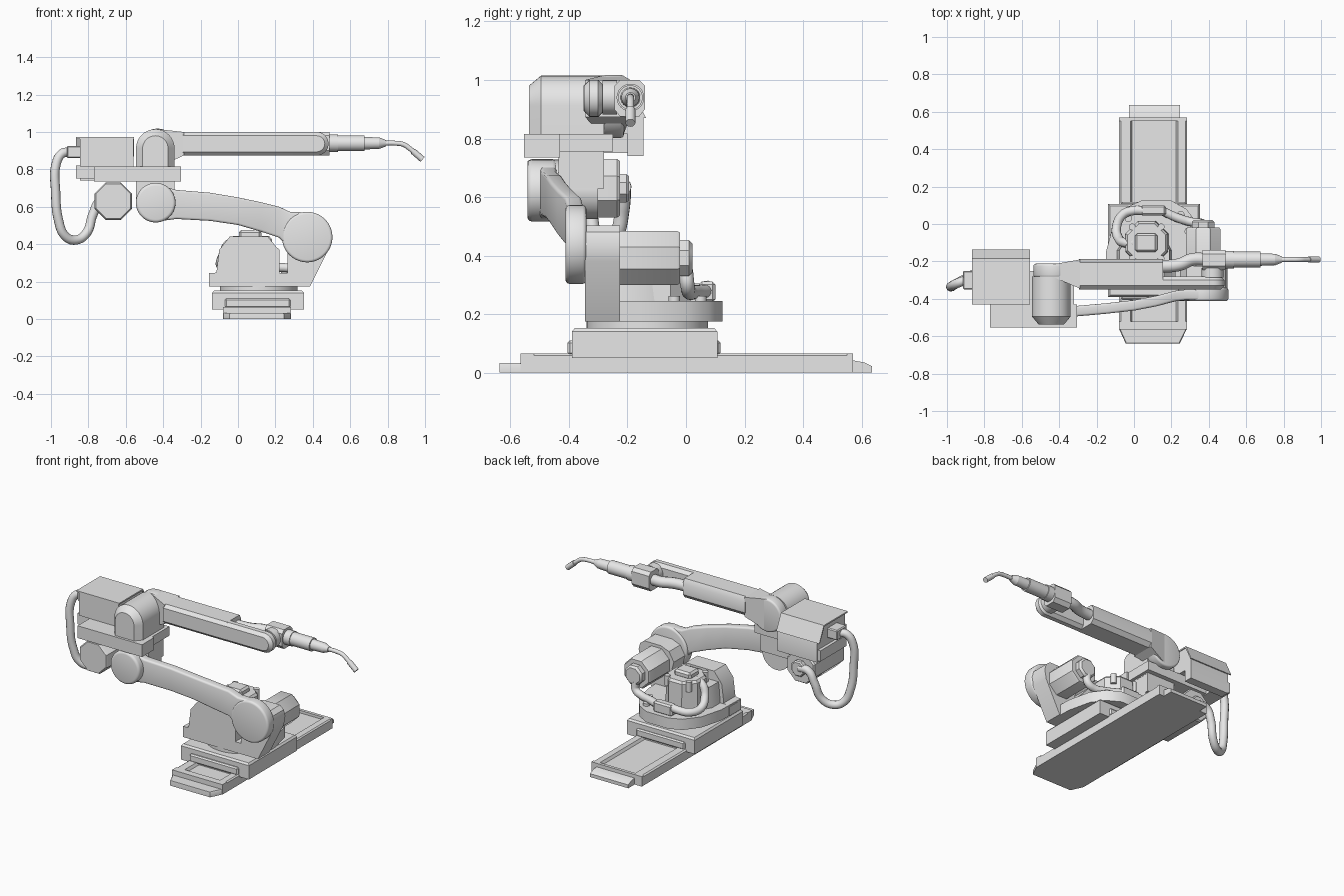
import bpy, bmesh, math
from mathutils import Vector

if "Cube" in bpy.data.objects:
    bpy.data.objects.remove(bpy.data.objects["Cube"])

GREY = bpy.data.materials.new("light_grey")
GREY.diffuse_color = (.8, .8, .8, 1)
GREY.use_nodes = True
GREY.node_tree.nodes["Principled BSDF"].inputs["Base Color"].default_value = GREY.diffuse_color


def finish(name, me):
    me.materials.clear()
    me.materials.append(GREY)
    me.polygons.foreach_set("use_smooth", [True] * len(me.polygons))
    me.set_sharp_from_angle(angle=math.radians(33))
    ob = bpy.data.objects.new(name, me)
    bpy.context.collection.objects.link(ob)
    return ob


def solid(name, rings, bevel=0.0, seg=3):
    """Skin a list of matching rings and cap both ends."""
    bm = bmesh.new()
    vs = [[bm.verts.new(p) for p in r] for r in rings]
    n = len(vs[0])
    for a, b in zip(vs, vs[1:]):
        for i in range(n):
            j = (i + 1) % n
            bm.faces.new((a[i], a[j], b[j], b[i]))
    bm.faces.new(vs[0])
    bm.faces.new(vs[-1])
    bmesh.ops.recalc_face_normals(bm, faces=bm.faces)
    if bevel:
        edges = [e for e in bm.edges if e.calc_face_angle(0) > math.radians(60)]
        bmesh.ops.bevel(bm, geom=edges, offset=bevel, segments=seg, profile=.5,
                        affect='EDGES', clamp_overlap=True)
    me = bpy.data.meshes.new(name)
    bm.to_mesh(me)
    bm.free()
    return finish(name, me)


PLACE = {'x': lambda u, v, t: (t, u, v),
         'y': lambda u, v, t: (u, t, v),
         'z': lambda u, v, t: (u, v, t)}


def loft(name, pts, axis, steps, bevel=0.0, seg=3):
    """Sweep a profile along an axis through (position, scale) steps."""
    cu = sum(p[0] for p in pts) / len(pts)
    cv = sum(p[1] for p in pts) / len(pts)
    f = PLACE[axis]
    return solid(name, [[f(cu + (u - cu) * s, cv + (v - cv) * s, t) for u, v in pts]
                        for t, s in steps], bevel, seg)


def prism(name, pts, axis, a, b, bevel=0.0, taper=1.0, seg=3):
    return loft(name, pts, axis, [(a, 1), (b, taper)], bevel, seg)


def ngon(cu, cv, r, n=40):
    off = math.pi / n
    return [(cu + r * math.cos(off + 2 * math.pi * i / n),
             cv + r * math.sin(off + 2 * math.pi * i / n)) for i in range(n)]


def box(name, x0, x1, y0, y1, z0, z1, bevel=0.0, seg=1):
    return prism(name, [(x0, y0), (x1, y0), (x1, y1), (x0, y1)], 'z', z0, z1, bevel, 1, seg)


def tube(name, pts, r):
    """Smooth hose through the points."""
    cu = bpy.data.curves.new(name, 'CURVE')
    cu.dimensions = '3D'
    cu.bevel_depth, cu.bevel_resolution, cu.resolution_u = r, 4, 8
    cu.use_fill_caps = True
    sp = cu.splines.new('BEZIER')
    sp.bezier_points.add(len(pts) - 1)
    for bp, p in zip(sp.bezier_points, pts):
        bp.co = Vector(p)
        bp.handle_left_type = bp.handle_right_type = 'AUTO'
    tmp = bpy.data.objects.new(name + "_path", cu)
    bpy.context.collection.objects.link(tmp)
    dg = bpy.context.evaluated_depsgraph_get()
    me = bpy.data.meshes.new_from_object(tmp.evaluated_get(dg))
    bpy.data.objects.remove(tmp)
    return finish(name, me)


# Floor rail: channel section with stepped ends
prism("rail", [(-.08, 0), (.283, 0), (.283, .058), (.275, .065), (.235, .065), (.225, .048),
               (-.01, .048), (-.02, .065), (-.07, .065), (-.08, .058)], 'y', -.525, .555)
box("rail_front_bar", -.08, .283, -.565, -.52, 0, .065)
box("rail_back_bar", -.08, .283, .55, .57, 0, .065)
loft("rail_front_lip", [(-.08, -.56), (-.045, -.638), (.245, -.638), (.283, -.56)], 'z',
     [(0, 1), (.026, 1), (.033, .97)])
prism("rail_back_lip", [(.57, 0), (.635, 0), (.635, .022), (.61, .035), (.57, .042)], 'x', -.028, .247)

# Sliding carriage
loft("carriage", [(-.138, -.39), (.352, -.39), (.352, .107), (-.138, .107)], 'z',
     [(.05, 1), (.14, 1), (.152, .96)])
box("carriage_wiper", -.07, .28, -.405, .118, .06, .11, .008)

# Turntable
prism("turntable_ring", ngon(.11, -.132, .208, 48), 'z', .15, .178)
prism("turning_base", [(-.155, -.345), (.38, -.345), (.375, -.15), (.34, 0), (.28, .08), (.2, .125),
                       (.04, .125), (-.04, .09), (-.11, 0), (-.15, -.15)], 'z', .175, .245)
for i, (x, y) in enumerate([(-.03, .03), (.25, .05), (.29, -.04)]):
    prism(f"base_bolt_{i}", ngon(x, y, .02, 12), 'z', .24, .262)

# Shoulder bracket with slot
prism("shoulder_bracket", [(-.155, .175), (-.155, .235), (-.115, .25), (-.1, .37), (-.045, .44),
                           (.16, .44), (.205, .385), (.222, .37), (.222, .24), (.265, .24), (.265, .35),
                           (.245, .42), (.28, .48), (.34, .503), (.46, .503), (.488, .48), (.499, .44),
                           (.488, .38), (.385, .175)], 'y', -.345, -.225)
prism("base_housing", [(-.09, -.23), (.2, -.23), (.2, -.14), (.16, -.06), (-.04, -.06), (-.09, -.14)],
      'z', .24, .38, 0, .92)

# Vertical base motor
loft("base_motor", ngon(.068, -.1, .125, 8), 'z', [(.24, 1), (.425, .98), (.44, .88)])
box("base_motor_cap", .005, .125, -.15, -.05, .43, .475, .012)
for i, (x, y) in enumerate([(-.01, -.015), (.145, -.015), (-.01, -.185), (.145, -.185)]):
    prism(f"motor_bolt_{i}", ngon(x, y, .018, 12), 'z', .38, .445)

# Horizontal shoulder motor
loft("shoulder_motor", ngon(.37, .392, .1, 8), 'y', [(-.23, 1), (-.03, 1), (-.02, .93)])
loft("shoulder_motor_cap", ngon(.37, .392, .066, 8), 'y', [(-.03, 1), (.01, 1), (.022, .8)])

# Base hoses
tube("base_hose", [(.0, -.1, .42), (-.05, -.1, .4), (-.08, -.08, .34), (-.094, -.02, .29),
                   (-.06, .05, .28), (.0, .072, .285), (.05, .072, .29)], .025)
box("hose_coupling", .035, .17, .045, .1, .24, .312, .01)
tube("shoulder_hose", [(.36, .0, .35), (.36, .005, .3), (.31, .01, .275), (.24, .03, .275),
                       (.16, .065, .278)], .024)

# Lower arm: lofted beam between two round hubs
stations = [(-.44, .722, .52, -.475), (-.33, .69, .535, -.468), (-.15, .675, .525, -.452),
            (0, .65, .503, -.435), (.12, .625, .468, -.412), (.22, .6, .435, -.385),
            (.28, .572, .37, -.378), (.37, .57, .307, -.378)]
solid("lower_arm", [[(x, yc - .028, zb), (x, yc - .028, zt), (x, yc + .028, zt), (x, yc + .028, zb)]
                    for x, zt, zb, yc in stations], .012)
prism("lower_arm_shoulder_hub", ngon(.37, .438, .135, 48), 'y', -.34, -.412, .014)
prism("lower_arm_elbow_hub", ngon(-.44, .622, .106, 48), 'y', -.44, -.542, .016)

# Elbow housing and its motor
prism("elbow_core", ngon(-.44, .625, .1), 'y', -.45, -.3)
box("elbow_neck", -.545, -.34, -.435, -.28, .63, .76)
loft("elbow_motor", ngon(-.667, .63, .108, 8), 'y', [(-.541, .93), (-.53, 1), (-.235, 1), (-.225, .93)])
loft("elbow_motor_cap", ngon(-.667, .63, .052, 8), 'y', [(-.23, 1), (-.203, 1), (-.195, .85)])

# Elbow platform
box("platform_front", -.77, -.305, -.553, -.43, .735, .815)
box("platform_back", -.77, -.32, -.435, -.25, .755, .815)

# Control box on the elbow
prism("control_box", [(-.43, .815), (-.2, .815), (-.2, .74), (-.145, .74), (-.145, .87),
                      (-.19, .965), (-.43, .965)], 'x', -.845, -.56)
prism("control_box_lid", [(-.43, .963), (-.43, .972), (-.185, .972), (-.137, .87), (-.145, .87),
                          (-.19, .963)], 'x', -.865, -.555)
box("control_box_underside", -.865, -.765, -.42, -.15, .75, .82)
box("hose_connector", -.915, -.84, -.35, -.25, .86, .925, .006)
tube("loop_hose", [(-.9, -.3, .892), (-.94, -.315, .885), (-.972, -.33, .83), (-.975, -.335, .68),
                   (-.96, -.325, .53), (-.925, -.305, .445), (-.87, -.275, .422), (-.81, -.24, .46),
                   (-.775, -.217, .56), (-.735, -.212, .63), (-.67, -.212, .635)], .025)


# Upper drum: arched housing with chamfered front
def arch(y, r, base):
    turn = [math.pi * (1 - i / 20) for i in range(21)]
    return ([(-.442 - r, y, base)] + [(-.442 + r * math.cos(a), y, .912 + r * math.sin(a)) for a in turn]
            + [(-.442 + r, y, base)])


solid("drum", [arch(-.28, .103, .75), arch(-.495, .103, .75), arch(-.537, .068, .75)])

# Upper arm
prism("upper_arm_hub", ngon(-.43, .91, .108), 'y', -.285, -.212, .012)
solid("upper_arm_neck", [[(x, y0, z0), (x, y0, z1), (x, y1, z1), (x, y1, z0)] for x, y0, y1, z0, z1 in
                         [(-.43, -.285, -.215, .81, 1.015), (-.29, -.345, -.19, .874, 1.0)]])
prism("upper_arm_body", [(-.35, .894), (-.33, .874), (-.21, .874), (-.188, .9), (-.188, .97),
                         (-.205, 1.0), (-.33, 1.0), (-.35, .98)], 'x', -.295, .155)
tip = [(.422 + .062 * math.cos(a), .937 + .063 * math.sin(a))
       for a in [math.pi * (i / 16 - .5) for i in range(17)]]
prism("upper_arm_beam", [(.1, .874)] + tip + [(.1, 1.0)], 'y', -.349, -.28, .02, 1, 1)

# Wrist
prism("wrist_joint", ngon(.42, .94, .058), 'y', -.285, -.235)
prism("wrist_block", [(-.245, .9), (-.225, .875), (-.16, .875), (-.14, .9), (-.14, .98),
                      (-.16, 1.0), (-.225, 1.0), (-.245, .98)], 'x', .365, .49)
tube("arm_hose", [(.12, -.225, .94), (.19, -.225, .94), (.25, -.215, .94), (.31, -.19, .94),
                  (.4, -.19, .94)], .034)

# Welding torch
for name, r, x0, x1, t in [("torch_collar", .047, .485, .535, 1), ("torch_body", .042, .53, .675, 1),
                           ("torch_grip", .034, .67, .755, .9), ("torch_taper", .031, .755, .79, .55)]:
    prism(name, ngon(-.19, .94, r, 28), 'x', x0, x1, 0, t)
tube("torch_neck", [(.78, -.19, .94), (.84, -.19, .94), (.885, -.19, .933), (.92, -.19, .91),
                    (.95, -.19, .885)], .013)
tube("torch_nozzle", [(.935, -.19, .898), (.987, -.19, .853)], .017)
